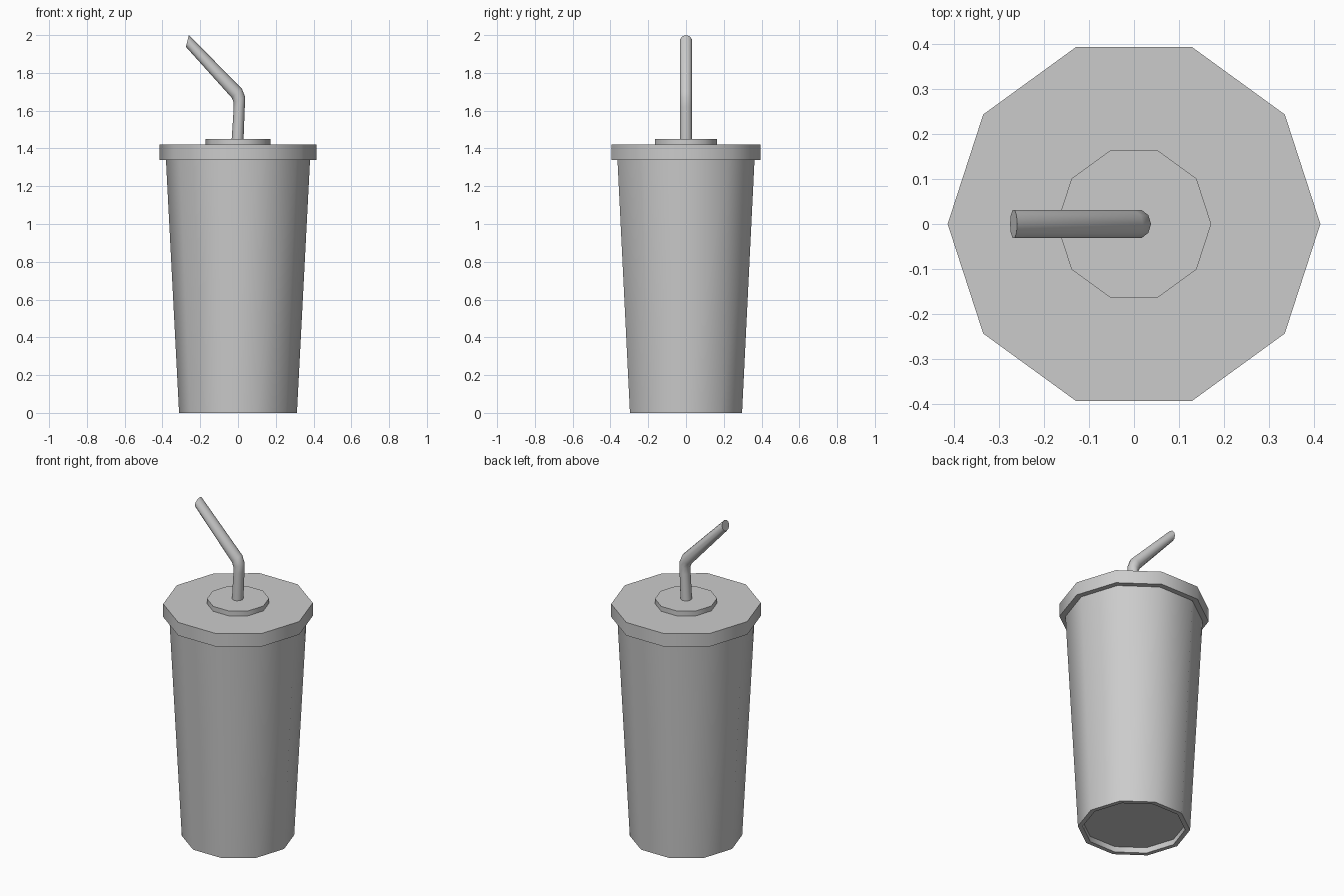
import bpy, bmesh, math

if "Cube" in bpy.data.objects:
    bpy.data.objects.remove(bpy.data.objects["Cube"])

SIDES = 10


def loft(name, rings):
    """Join a list of rings (lists of points) into a closed, capped surface."""
    bm = bmesh.new()
    rows = [[bm.verts.new(p) for p in ring] for ring in rings]
    for a, b in zip(rows, rows[1:]):
        for i in range(SIDES):
            j = (i + 1) % SIDES
            bm.faces.new((a[i], a[j], b[j], b[i]))
    bm.faces.new(rows[0][::-1])
    bm.faces.new(rows[-1])
    bmesh.ops.recalc_face_normals(bm, faces=bm.faces[:])
    mesh = bpy.data.meshes.new(name)
    bm.to_mesh(mesh)
    bm.free()
    obj = bpy.data.objects.new(name, mesh)
    bpy.context.collection.objects.link(obj)
    bpy.ops.object.select_all(action='DESELECT')
    obj.select_set(True)
    bpy.context.view_layer.objects.active = obj
    bpy.ops.object.shade_smooth_by_angle(angle=math.radians(40))
    return obj


def circle(r, z):
    steps = [2 * math.pi * i / SIDES for i in range(SIDES)]
    return [(r * math.cos(t), r * math.sin(t), z) for t in steps]


def tube_ring(left, right, r=0.033):
    """Straw section spanning two points in the XZ plane."""
    (x0, z0), (x1, z1) = left, right
    pts = []
    for i in range(SIDES):
        t = 2 * math.pi * i / SIDES
        f = 0.5 + 0.5 * math.cos(t)
        pts.append((x0 + (x1 - x0) * f, r * math.sin(t), z0 + (z1 - z0) * f))
    return pts


# Tapered cup with a recessed floor
loft("cup", [circle(r, z) for r, z in
             [(0.287, 0.035), (0.285, 0.0), (0.312, 0.0), (0.382, 1.35)]])

# Lid and its raised centre
loft("lid", [circle(0.415, 1.34), circle(0.415, 1.42)])
loft("lid_centre", [circle(0.172, 1.415), circle(0.172, 1.45)])

# Bent straw with a slanted end
loft("straw", [tube_ring(a, b) for a, b in [
    ((-0.034, 1.44), (0.029, 1.44)),
    ((-0.023, 1.61), (0.036, 1.62)),
    ((-0.023, 1.642), (0.038, 1.672)),
    ((-0.032, 1.667), (0.020, 1.717)),
    ((-0.276, 1.938), (-0.260, 2.0))]])
